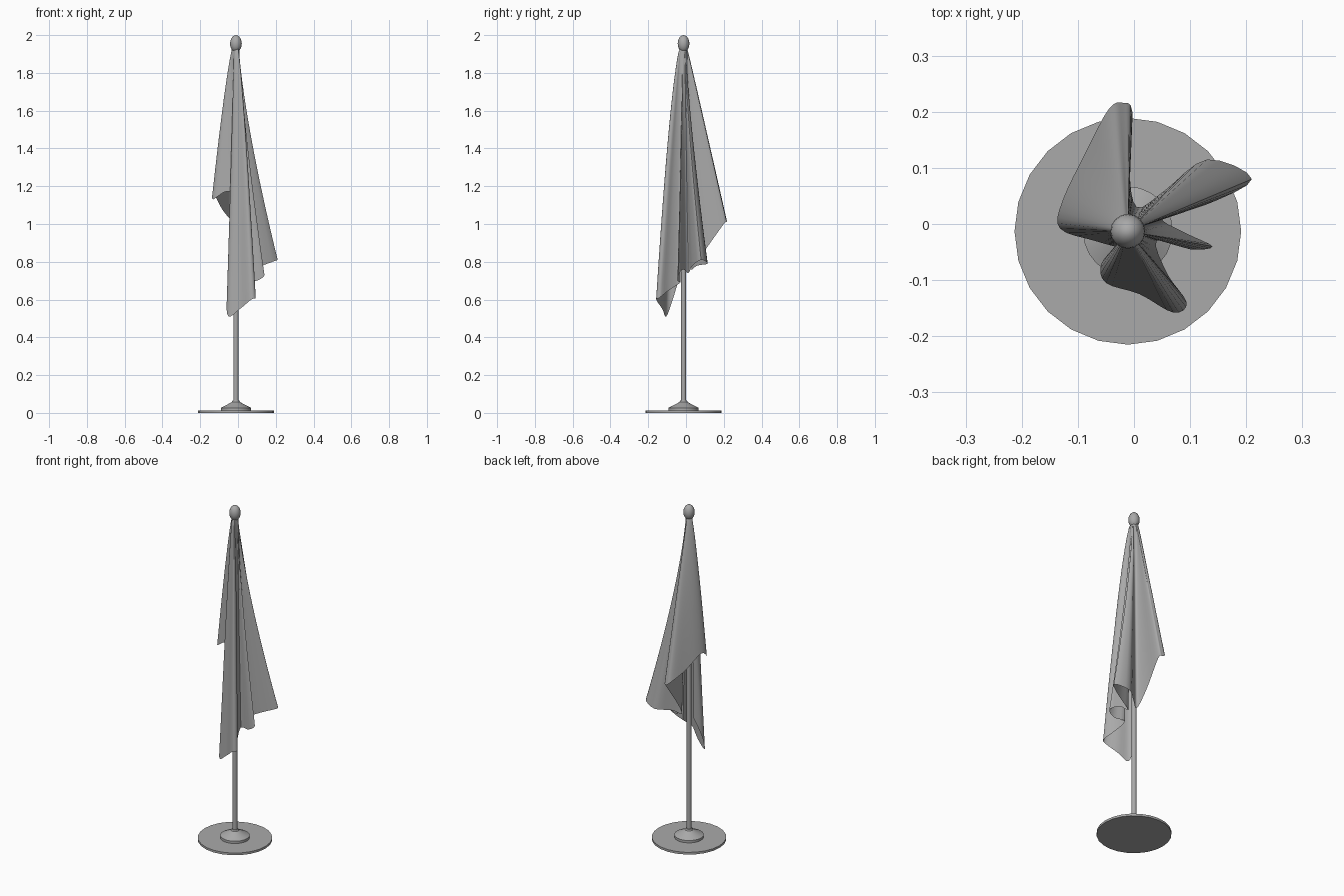
import bpy, bmesh, math
from mathutils import Vector

cube = bpy.data.objects.get("Cube")
if cube:
    bpy.data.objects.remove(cube)

CX, CY = -0.011, -0.013      # pole axis
TOP = 1.94                   # where the cloth is gathered

grey = bpy.data.materials.new("plain grey")
grey.use_nodes = True
color = (0.4, 0.4, 0.4, 1)
grey.diffuse_color = color
grey.node_tree.nodes["Principled BSDF"].inputs["Base Color"].default_value = color


def finish(name, bm, angle):
    mesh = bpy.data.meshes.new(name)
    bm.to_mesh(mesh)
    bm.free()
    obj = bpy.data.objects.new(name, mesh)
    bpy.context.collection.objects.link(obj)
    mesh.materials.append(grey)
    bpy.ops.object.select_all(action='DESELECT')
    obj.select_set(True)
    bpy.context.view_layer.objects.active = obj
    bpy.ops.object.shade_smooth_by_angle(angle=math.radians(angle))
    return obj


def lathe(name, profile, sides, angle=35):
    """Turn a (radius, height) profile around the pole axis."""
    bm = bmesh.new()
    pts = [bm.verts.new((CX + r, CY, z)) for r, z in profile]
    edges = [bm.edges.new(pair) for pair in zip(pts, pts[1:])]
    bmesh.ops.spin(bm, geom=pts + edges, cent=(CX, CY, 0), axis=(0, 0, 1),
                   angle=math.tau, steps=sides)
    bmesh.ops.remove_doubles(bm, verts=bm.verts, dist=0.0001)
    bmesh.ops.recalc_face_normals(bm, faces=bm.faces)
    return finish(name, bm, angle)


# Stand, pole and egg-shaped finial
lathe("base_disc", [(0, 0), (0.202, 0), (0.202, 0.013), (0, 0.013)], 24)
lathe("base_collar", [(0.08, 0.012), (0.08, 0.027), (0.065, 0.034),
                      (0.022, 0.057), (0.018, 0.065), (0, 0.065)], 24)
lathe("pole", [(0.0135, 0.05), (0.0135, 1.93)], 12)
egg = [(0.031 * math.sin(a), 1.955 - 0.045 * math.cos(a))
       for a in (math.pi * i / 10 for i in range(11))]
lathe("finial", egg, 16, 60)

# Hem of the draped cloth: x, y, z and how the fold flares (under 1 bulges out)
hem = [
    (-0.015, -0.045, 1.17, 1.0), (-0.07, -0.03, 1.17, 0.9),
    (-0.132, -0.008, 1.13, 0.8), (-0.128, 0.04, 1.16, 0.8),
    (-0.085, 0.13, 1.08, 0.85), (-0.045, 0.205, 1.03, 0.95),
    (-0.02, 0.216, 1.01, 1.0), (-0.003, 0.2, 1.0, 1.0),
    (-0.008, 0.1, 0.86, 1.0), (0.005, 0.03, 0.76, 1.0),
    (0.055, 0.06, 0.78, 1.2), (0.13, 0.115, 0.79, 1.3),
    (0.21, 0.08, 0.81, 1.35), (0.13, 0.035, 0.78, 1.3),
    (0.05, 0.012, 0.74, 1.1), (0.09, -0.015, 0.76, 1.2),
    (0.14, -0.04, 0.73, 1.3), (0.10, -0.045, 0.70, 1.2),
    (0.04, -0.03, 0.69, 0.9), (0.06, -0.09, 0.65, 0.8),
    (0.094, -0.14, 0.61, 0.8), (0.07, -0.158, 0.6, 0.65),
    (0.01, -0.125, 0.55, 0.65), (-0.05, -0.105, 0.51, 0.8),
    (-0.058, -0.07, 0.6, 1.2), (-0.025, -0.035, 0.72, 1.1),
]


def smooth_path(points, steps):
    """Catmull-Rom curve through the points."""
    p = [Vector(q) for q in points]
    p = [p[0]] + p + [p[-1]]
    out = []
    for a, b, c, d in zip(p, p[1:], p[2:], p[3:]):
        for i in range(steps):
            t = i / steps
            out.append(b + (c - a) * (t / 2) + (a * 2 - b * 5 + c * 4 - d) * (t * t / 2)
                       + (b * 3 - a - c * 3 + d) * (t ** 3 / 2))
    return out + [p[-1]]


# Cloth: every hem point hangs from the gather on its own flaring line
ROWS = 24
bm = bmesh.new()
grid = []
for x, y, z, flare in smooth_path(hem, 4):
    out = Vector((x - CX, y - CY))
    start = out.normalized() * 0.017
    column = []
    for i in range(ROWS + 1):
        t = (i / ROWS) ** 1.2
        pos = start.lerp(out, t ** flare)
        column.append(bm.verts.new((CX + pos.x, CY + pos.y, TOP + (z - TOP) * t)))
    grid.append(column)
for left, right in zip(grid, grid[1:]):
    for i in range(ROWS):
        bm.faces.new((left[i], left[i + 1], right[i + 1], right[i]))
finish("draped_cloth", bm, 60)
